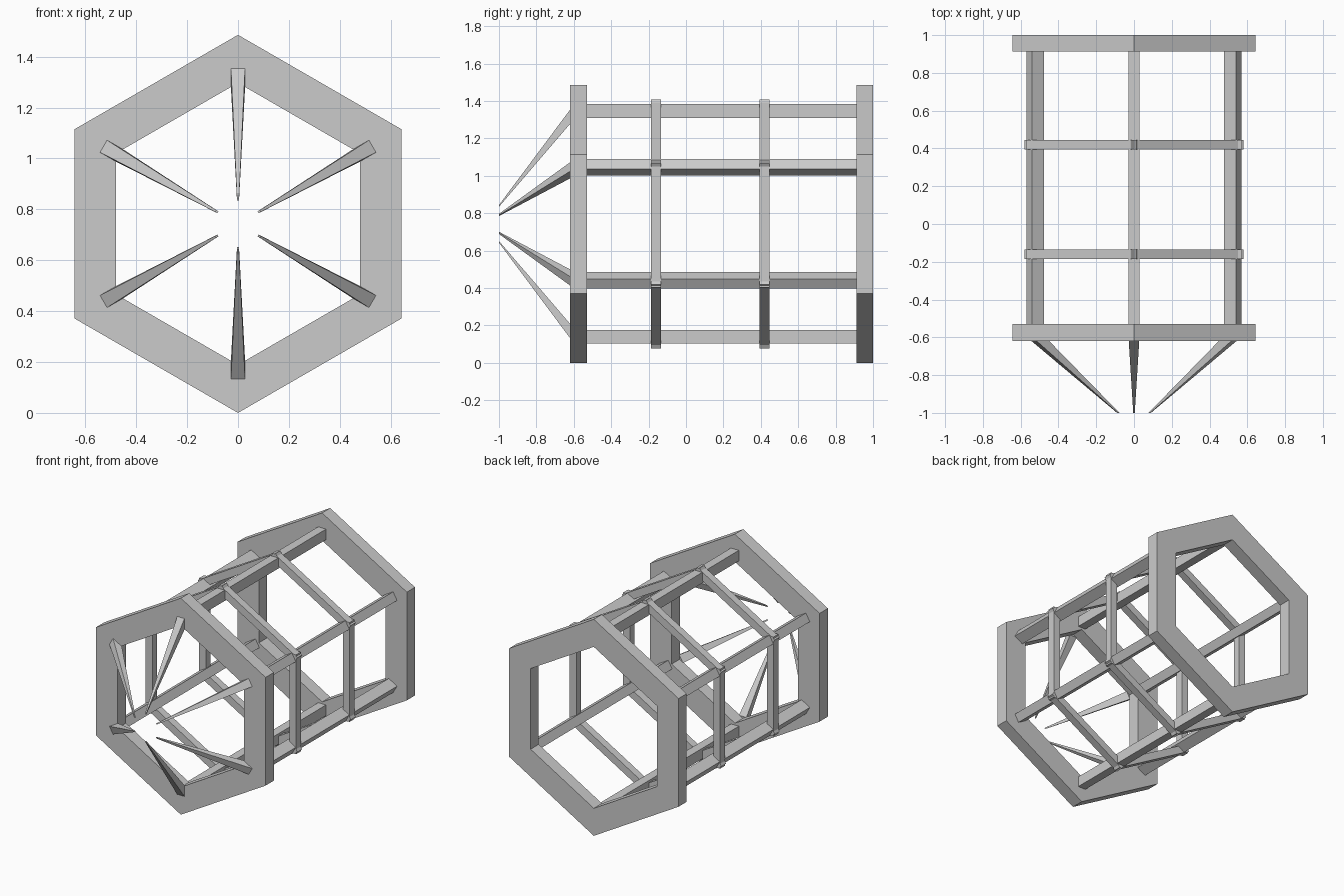
import bpy, math

if "Cube" in bpy.data.objects:
    bpy.data.objects.remove(bpy.data.objects["Cube"])

CZ = 0.743  # height of the long axis


def make(name, verts, faces):
    mesh = bpy.data.meshes.new(name)
    mesh.from_pydata(verts, [], faces)
    mesh.update()
    obj = bpy.data.objects.new(name, mesh)
    bpy.context.collection.objects.link(obj)
    return obj


def polar(angle, r, t, y):
    """Point at radial distance r and tangential offset t around the axis."""
    c, s = math.cos(angle), math.sin(angle)
    return (r * c - t * s, y, CZ + r * s + t * c)


BOX = [(3, 2, 1, 0), (4, 5, 6, 7), (0, 1, 5, 4),
       (1, 2, 6, 5), (2, 3, 7, 6), (3, 0, 4, 7)]


def loft(name, angle, a, b):
    """Four-sided bar between two sections (y, r_min, r_max, half_width)."""
    verts = []
    for y, r0, r1, w in (a, b):
        verts += [polar(angle, r, t, y)
                  for r, t in ((r0, -w), (r0, w), (r1, w), (r1, -w))]
    return make(name, verts, BOX)


def hex_ring(name, y0, y1, r_out, r_in):
    angles = [math.radians(30 + 60 * i) for i in range(6)]
    verts = [polar(a, r, 0, y) for a in angles
             for r, y in ((r_out, y0), (r_out, y1), (r_in, y1), (r_in, y0))]
    faces = []
    for i in range(6):
        p, q = 4 * i, 4 * ((i + 1) % 6)
        for k in range(4):
            n = (k + 1) % 4
            faces.append((p + k, p + n, q + n, q + k))
    return make(name, verts, faces)


# Heavy end frames
hex_ring("front_frame", -0.62, -0.53, 0.743, 0.554)
hex_ring("back_frame", 0.912, 1.0, 0.743, 0.554)

for i in range(6):
    corner = math.radians(30 + 60 * i)
    side = math.radians(60 * i)
    # Long rails joining the frames
    loft(f"rail_{i}", corner, (-0.58, 0.567, 0.64, 0.03), (0.96, 0.567, 0.64, 0.03))
    # Tapered prongs converging at the front
    loft(f"prong_{i}", corner, (-1.0, 0.091, 0.101, 0.004), (-0.615, 0.54, 0.617, 0.028))
    # Cross braces between neighbouring rails
    for j, y in enumerate((-0.16, 0.42)):
        loft(f"brace_{j}_{i}", side, (y - 0.026, 0.52, 0.571, 0.341),
             (y + 0.026, 0.52, 0.571, 0.341))

# Consistent outward normals
import bmesh
for obj in bpy.context.collection.objects:
    bm = bmesh.new()
    bm.from_mesh(obj.data)
    bmesh.ops.recalc_face_normals(bm, faces=bm.faces)
    bm.to_mesh(obj.data)
    bm.free()
